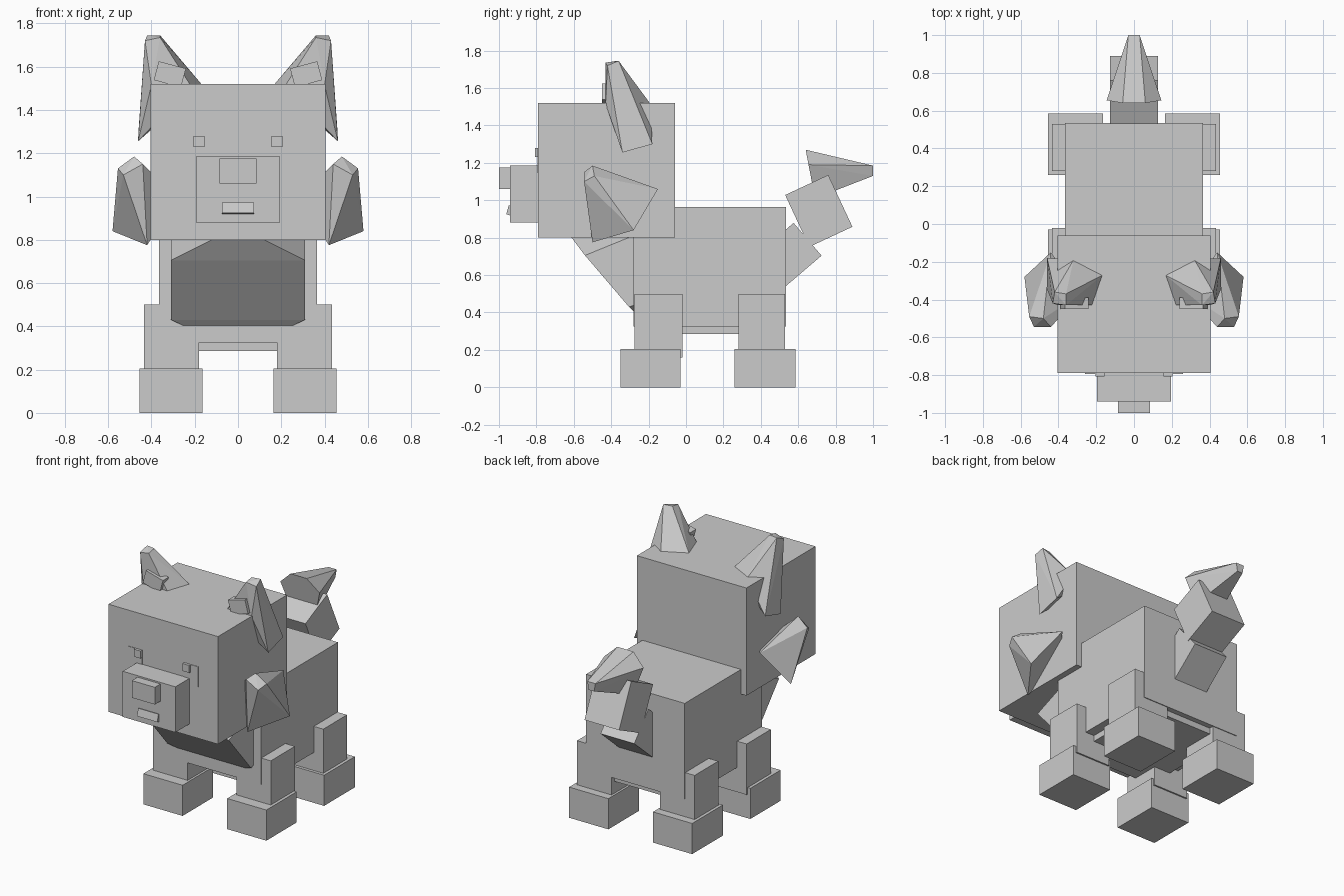
import bpy, bmesh, math
from mathutils import Matrix, Vector

if "Cube" in bpy.data.objects:
    bpy.data.objects.remove(bpy.data.objects["Cube"])

grey = bpy.data.materials.new("plain grey")
grey.diffuse_color = (0.6, 0.6, 0.6, 1)
grey.use_nodes = True
grey.node_tree.nodes["Principled BSDF"].inputs["Base Color"].default_value = grey.diffuse_color


def finish(name, bm):
    bmesh.ops.recalc_face_normals(bm, faces=bm.faces)
    me = bpy.data.meshes.new(name)
    bm.to_mesh(me)
    bm.free()
    me.materials.append(grey)
    ob = bpy.data.objects.new(name, me)
    bpy.context.collection.objects.link(ob)
    return ob


def box(name, x, y, z, tilt=0, axis='X'):
    """Box from (min, max) ranges, tilted about its own centre."""
    bm = bmesh.new()
    bmesh.ops.create_cube(bm, size=1)
    size = [r[1] - r[0] for r in (x, y, z)]
    centre = Vector([(r[0] + r[1]) / 2 for r in (x, y, z)])
    bm.transform(Matrix.Translation(centre) @ Matrix.Rotation(math.radians(tilt), 4, axis)
                 @ Matrix.Diagonal((*size, 1)))
    return finish(name, bm)


def hull(name, points):
    """Faceted convex solid around a few corner points."""
    bm = bmesh.new()
    for p in points:
        bm.verts.new(p)
    res = bmesh.ops.convex_hull(bm, input=bm.verts)
    loose = [v for v in bm.verts if not v.link_faces]
    bmesh.ops.delete(bm, geom=loose, context='VERTS')
    bmesh.ops.dissolve_limit(bm, angle_limit=0.03, verts=bm.verts, edges=bm.edges)
    return finish(name, bm)


def mirrored(points):
    return points + [(-x, y, z) for x, y, z in points if x]


def flip(points, s):
    return [(s * x, y, z) for x, y, z in points]


def span(s, a, b):
    return tuple(sorted((s * a, s * b)))


# Torso and belly
box("body", (-.365, .365), (-.28, .535), (.325, .965))
box("belly", (-.3, .3), (-.2, .5), (.285, .4))
hull("chest_ruff", mirrored([
    (.11, -.615, .805), (.31, -.54, .705), (.31, -.305, .43), (.245, -.275, .40),
    (.31, -.27, .815), (.11, -.27, .83), (.31, -.24, .45), (.245, -.22, .43)]))

# Head with muzzle, nose and mouth
box("head", (-.405, .405), (-.79, -.06), (.80, 1.52))
box("muzzle", (-.195, .195), (-.94, -.75), (.88, 1.185))
box("nose", (-.085, .085), (-1.0, -.92), (1.06, 1.175))
box("mouth", (-.075, .075), (-.955, -.925), (.92, .97), -15)

ear = [(.36, -.43, 1.735), (.43, -.42, 1.72), (.42, -.36, 1.745), (.36, -.37, 1.745),
       (.46, -.18, 1.30), (.462, -.34, 1.255), (.165, -.27, 1.515),
       (.32, -.19, 1.515), (.22, -.43, 1.515), (.40, -.43, 1.515)]
cheek = [(.44, -.15, 1.06), (.58, -.28, .84), (.42, -.5, .775), (.28, -.37, .995),
         (.48, -.5, 1.185), (.555, -.49, 1.13), (.53, -.545, 1.10), (.44, -.545, 1.15)]

# Paired parts
for s, side in ((1, "left"), (-1, "right")):
    box("eye_" + side, span(s, .155, .205), (-.808, -.78), (1.23, 1.28))
    box("eye_plate_" + side, span(s, .155, .26), (-.793, -.786), (1.145, 1.28))
    hull("ear_" + side, flip(ear, s))
    box("inner_ear_" + side, span(s, .25, .38), (-.45, -.39), (1.52, 1.61), -15 * s, 'Y')
    hull("cheek_tuft_" + side, flip(cheek, s))
    for end, leg, foot in (("front", (-.275, -.02), (-.35, -.03)),
                           ("back", (.28, .53), (.26, .585))):
        box(f"{end}_leg_{side}", span(s, .18, .435), leg, (.16, .5))
        box(f"{end}_foot_{side}", span(s, .165, .455), foot, (0, .205))

# Bent tail: root, middle block, pointed tip
box("tail_root", (-.125, .125), (.42, .67), (.60, .83), 40.5).location = (0, .01, -.005)
box("tail_middle", (-.128, .128), (.583, .837), (.79, 1.096), 25)
hull("tail_tip", mirrored([
    (.06, .64, 1.27), (.145, .655, 1.19), (.09, .69, 1.01),
    (.03, 1.0, 1.185), (.02, 1.0, 1.13)]))
